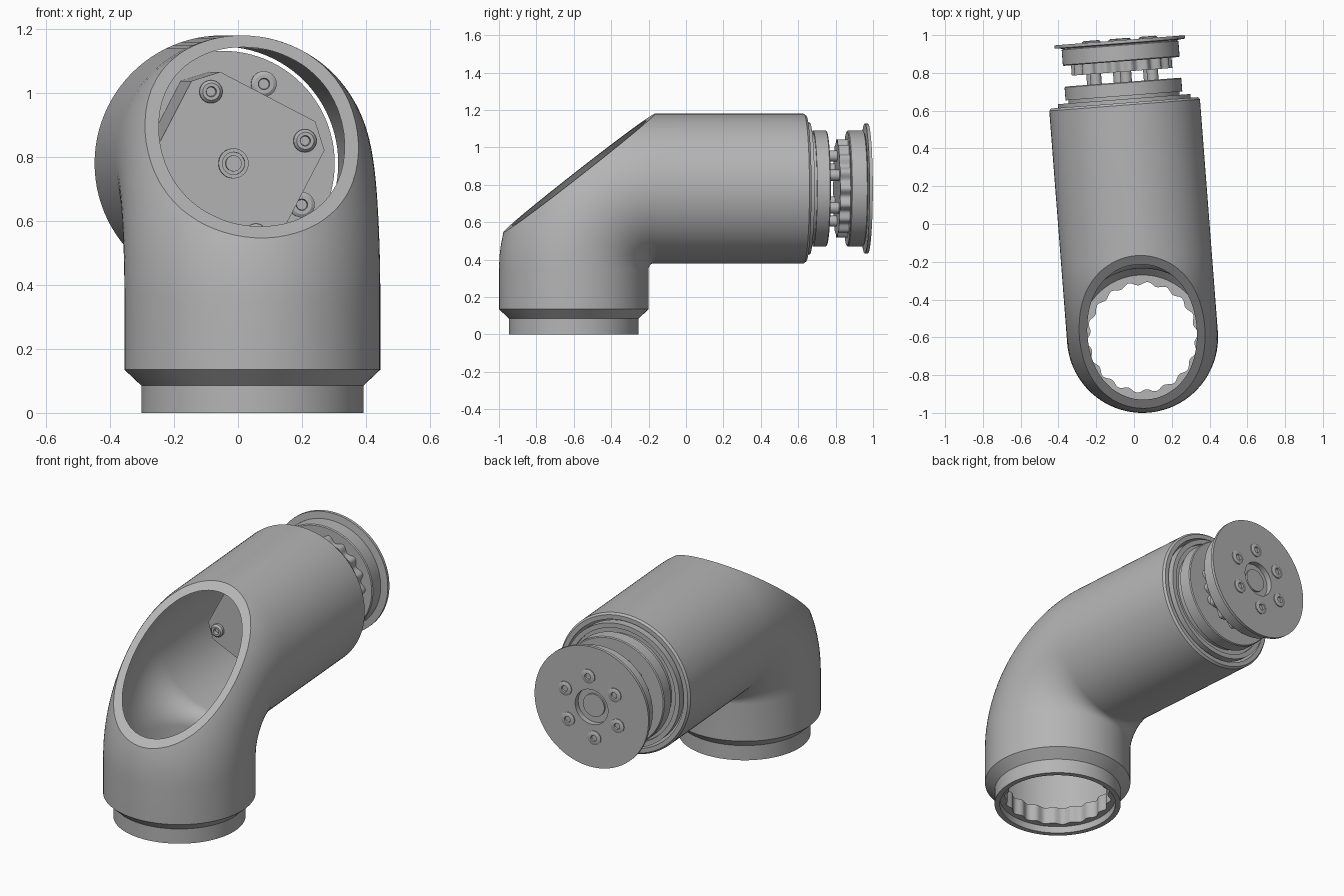
import bpy, bmesh, math
from mathutils import Matrix, Vector

if "Cube" in bpy.data.objects:
    bpy.data.objects.remove(bpy.data.objects["Cube"])

GREY = (0.46, 0.46, 0.46, 1)
mat = bpy.data.materials.new("plain grey")
mat.use_nodes = True
mat.diffuse_color = GREY
mat.node_tree.nodes["Principled BSDF"].inputs["Base Color"].default_value = GREY

# Parts are built with the upper arm along y, then turned slightly about the upright tube
PLACE = Matrix.Translation((0.045, -0.6, 0)) @ Matrix.Rotation(math.radians(4.4), 4, 'Z')
AXIS_Z = 0.78
TAU = math.tau


def finish(name, bm):
    bmesh.ops.remove_doubles(bm, verts=bm.verts, dist=1e-5)
    bmesh.ops.recalc_face_normals(bm, faces=bm.faces)
    me = bpy.data.meshes.new(name)
    bm.to_mesh(me)
    bm.free()
    me.materials.append(mat)
    me.shade_smooth()
    me.set_sharp_from_angle(angle=math.radians(30))
    ob = bpy.data.objects.new(name, me)
    ob.matrix_world = PLACE
    bpy.context.collection.objects.link(ob)
    return ob


def skin(bm, rings, closed):
    """Join successive rings of points with quads."""
    rows = [[bm.verts.new(p) for p in ring] for ring in rings]
    pairs = list(zip(rows, rows[1:]))
    if closed:
        pairs.append((rows[-1], rows[0]))
    for a, b in pairs:
        for i in range(len(a)):
            j = (i + 1) % len(a)
            bm.faces.new((a[i], a[j], b[j], b[i]))


def lathe(name, profile, x=0, z=AXIS_Z, n=64, closed=False, wave=0, upright=False):
    """Turn (position, radius) pairs about the arm axis or the upright axis."""
    bm = bmesh.new()
    rings = []
    for s, r in profile:
        ring = []
        for i in range(n):
            a = TAU * i / n
            q = max(r, 1e-7) + (wave * math.cos(18 * a) if wave and 0.2 < r < 0.3 else 0)
            u, v = q * math.cos(a), q * math.sin(a)
            ring.append((u, v, s) if upright else (x + u, s, z + v))
        rings.append(ring)
    skin(bm, rings, closed)
    bmesh.ops.dissolve_degenerate(bm, dist=1e-6, edges=bm.edges)
    return finish(name, bm)


def polar(radius, degrees):
    a = math.radians(degrees)
    return radius * math.cos(a), AXIS_Z + radius * math.sin(a)


# Elbow housing: hollow tube swept round a tight bend
BEND, BASE, END = 0.43, 0.35, 1.245


def section(t, along, r, n=96):
    e = Vector((0, -math.cos(t), math.sin(t)))
    fwd = Vector((0, math.sin(t), math.cos(t)))
    c = Vector((0, BEND, BASE)) + BEND * e + along * fwd
    return [c + r * (math.cos(TAU * i / n) * Vector((1, 0, 0)) + math.sin(TAU * i / n) * e)
            for i in range(n)]


def bend(r):
    return [section(math.pi / 2 * k / 20, 0, r) for k in range(21)]


def low(z, r):
    return section(0, z - BASE, r)


def far(s, r):
    return section(math.pi / 2, s - BEND, r)


outer = [low(0, 0.347), low(0.085, 0.347), low(0.135, 0.4)] + bend(0.4)
outer += [far(END - 0.012, 0.4), far(END, 0.39)]
inner = [low(0, 0.318), low(0.14, 0.318), low(0.14, 0.33), low(0.18, 0.365)] + bend(0.365)
inner += [far(END, 0.365)]
bm = bmesh.new()
skin(bm, outer + inner[::-1], True)
# Slanted access opening across the outside of the bend
cut = bmesh.ops.bisect_plane(bm, geom=bm.verts[:] + bm.edges[:] + bm.faces[:], dist=1e-5,
                             plane_co=(0, BEND, 1.177), plane_no=(0, -0.616, 0.788),
                             clear_outer=True)
rim = [e for e in bm.edges if e.is_boundary]
bmesh.ops.bridge_loops(bm, edges=rim)
finish("elbow_housing", bm)

# Scalloped socket inside the lower neck
lathe("neck_socket", [(0.04, 0.285), (0.14, 0.285), (0.14, 0.325), (0.04, 0.325)],
      n=180, closed=True, wave=0.009, upright=True)

# Motor block: square with clipped corners
bm = bmesh.new()
pts = []
for k in range(4):
    turn = Matrix.Rotation(math.radians(62.5 + 90 * k), 2)
    for side in (-0.168, 0.168):
        p = turn @ Vector((0.235, side))
        pts.append(bm.verts.new((p.x, 0.78, AXIS_Z + p.y)))
face = bm.faces.new(pts)
ext = bmesh.ops.extrude_face_region(bm, geom=[face])
bmesh.ops.translate(bm, vec=(0, 0.44, 0),
                    verts=[g for g in ext["geom"] if isinstance(g, bmesh.types.BMVert)])
if not face.is_valid or len(bm.faces) < 10:
    bmesh.ops.holes_fill(bm, edges=bm.edges)
finish("motor_block", bm)

# Motor bearing boss, corner screws and mounting disc screws


def screw(name, s, out, x, z, r=0.036):
    lathe(name, [(s, r), (s + out * 0.6, r), (s + out, r * 0.75), (s + out, r * 0.45),
                 (s + out * 0.2, r * 0.4), (s + out * 0.2, 0)], x, z, n=24)


lathe("motor_boss", [(0.78, 0.047), (0.765, 0.047), (0.765, 0.035), (0.775, 0.035),
                     (0.775, 0.025), (0.76, 0.025), (0.76, 0)], n=32)
for k in range(4):
    screw("motor_screw", 0.78, -0.025, *polar(0.235, 17.5 + 90 * k))
    screw("mount_screw", 1.22, -0.015, *polar(0.28, 62.5 + 90 * k), r=0.04)

# Mounting disc at the arm end and the output disc behind it
lathe("mounting_disc", [(1.22, 0), (1.22, 0.352), (1.265, 0.352), (1.265, 0.325),
                        (1.25, 0.325), (1.25, 0)], n=96)
lathe("output_disc", [(1.25, 0), (1.25, 0.295), (1.282, 0.295), (1.282, 0.31),
                      (1.35, 0.31), (1.355, 0.305), (1.355, 0)], n=96)

# Spacer posts, scalloped coupling and end flange
for k in range(6):
    x, z = polar(0.175, 24 + 60 * k)
    lathe("spacer_post", [(1.35, 0.03), (1.42, 0.03)], x, z, n=24)
    screw("flange_screw", 1.575, 0.012, x, z, r=0.04)
lathe("scalloped_coupling", [(1.41, 0), (1.41, 0.255), (1.47, 0.255), (1.47, 0)],
      n=180, wave=0.012)
lathe("end_flange", [(1.465, 0), (1.465, 0.305), (1.47, 0.31), (1.55, 0.31), (1.555, 0.3),
                     (1.56, 0.347), (1.577, 0.347), (1.577, 0.1), (1.545, 0.1),
                     (1.545, 0.065), (1.555, 0.065), (1.555, 0)], n=96)
